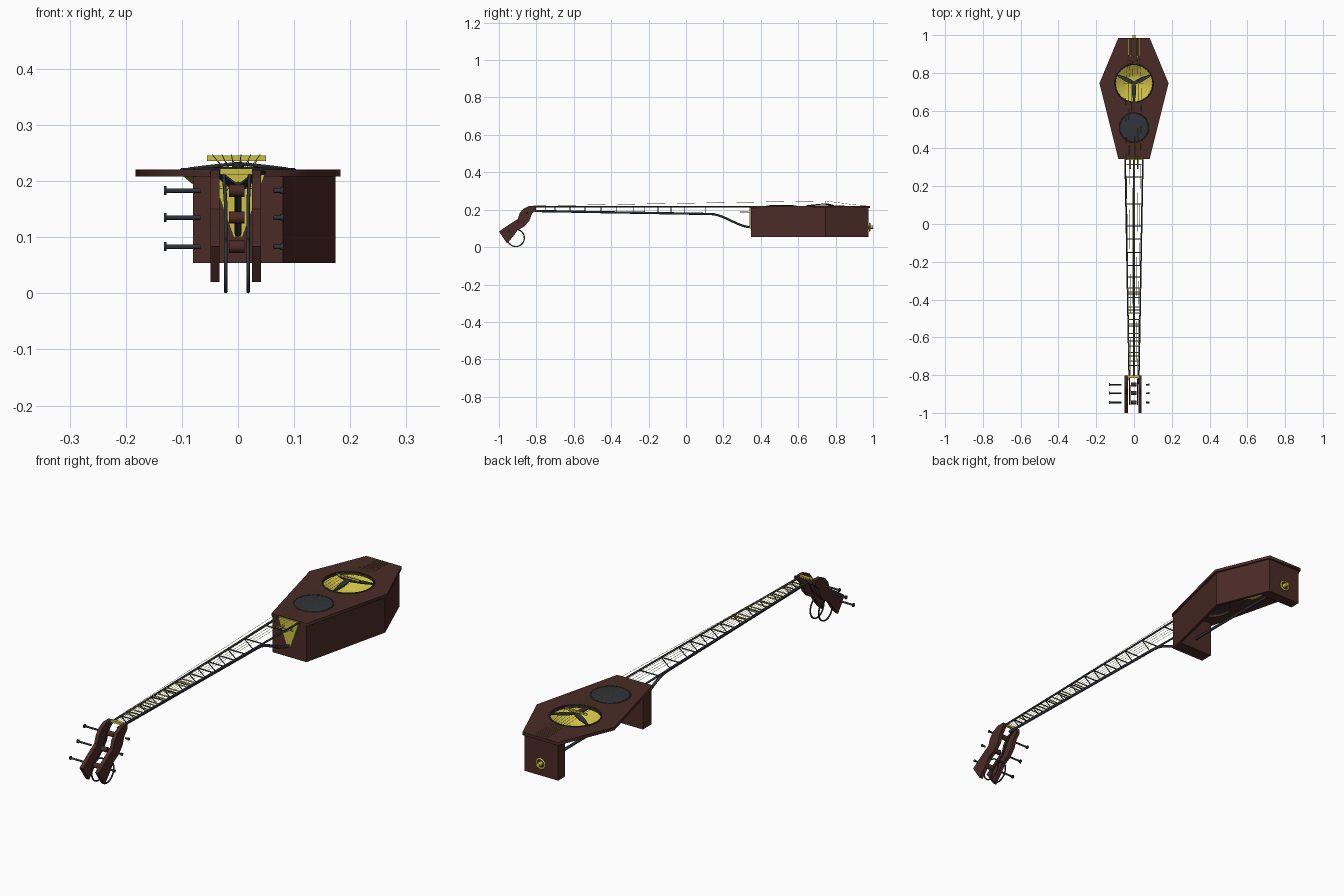
import bpy, bmesh, math
from mathutils import Vector

if "Cube" in bpy.data.objects:
    bpy.data.objects.remove(bpy.data.objects["Cube"])


def material(name, rgb):
    m = bpy.data.materials.new(name)
    m.diffuse_color = (*rgb, 1)
    m.use_nodes = True
    m.node_tree.nodes["Principled BSDF"].inputs["Base Color"].default_value = m.diffuse_color
    return m


WOOD = material("dark_wood", (0.07, 0.024, 0.02))
BRASS = material("brass", (0.62, 0.53, 0.06))
IRON = material("iron", (0.03, 0.036, 0.045))


def add(name, data, mat):
    data.materials.append(mat)
    ob = bpy.data.objects.new(name, data)
    bpy.context.collection.objects.link(ob)
    return ob


def prism(name, pts, offset, mat):
    """Extrude a flat outline of 3D points along an offset."""
    bm = bmesh.new()
    f = bm.faces.new([bm.verts.new(p) for p in pts])
    r = bmesh.ops.extrude_face_region(bm, geom=[f], use_keep_orig=True)
    vs = [g for g in r["geom"] if isinstance(g, bmesh.types.BMVert)]
    bmesh.ops.translate(bm, verts=vs, vec=offset)
    bmesh.ops.recalc_face_normals(bm, faces=bm.faces)
    me = bpy.data.meshes.new(name)
    bm.to_mesh(me)
    bm.free()
    return add(name, me, mat)


def box(name, lo, hi, mat):
    return prism(name, [(lo[0], lo[1], lo[2]), (hi[0], lo[1], lo[2]),
                        (hi[0], hi[1], lo[2]), (lo[0], hi[1], lo[2])],
                 (0, 0, hi[2] - lo[2]), mat)


def rod(name, paths, radius, mat, res=2, cyclic=False):
    """Round rods along one or more point lists."""
    cu = bpy.data.curves.new(name, 'CURVE')
    cu.dimensions = '3D'
    cu.bevel_depth = radius
    cu.bevel_resolution = res
    cu.use_fill_caps = True
    for path in paths:
        sp = cu.splines.new('POLY')
        sp.points.add(len(path) - 1)
        for p, c in zip(sp.points, path):
            p.co = (*c, 1)
        sp.use_cyclic_u = cyclic
        sp.use_smooth = True
    return add(name, cu, mat)


def circle(cx, cy, r, n=40):
    return [(cx + r * math.cos(2 * math.pi * i / n), cy + r * math.sin(2 * math.pi * i / n), 0)
            for i in range(n)]


def revolve(name, profile, centre, mat, n=40):
    """Spin (radius, z) points about a vertical axis."""
    bm = bmesh.new()
    vs = [bm.verts.new((r, 0, z)) for r, z in profile]
    es = [bm.edges.new(e) for e in zip(vs, vs[1:])]
    bmesh.ops.spin(bm, geom=vs + es, cent=(0, 0, 0), axis=(0, 0, 1),
                   angle=2 * math.pi, steps=n, use_duplicate=False)
    bmesh.ops.remove_doubles(bm, verts=bm.verts, dist=1e-5)
    bmesh.ops.recalc_face_normals(bm, faces=bm.faces)
    for f in bm.faces:
        f.smooth = True
    me = bpy.data.meshes.new(name)
    bm.to_mesh(me)
    bm.free()
    ob = add(name, me, mat)
    ob.location = centre
    return ob


# Coffin-shaped top plate with two round openings
cu = bpy.data.curves.new("top_plate", 'CURVE')
cu.dimensions = '2D'
cu.fill_mode = 'BOTH'
cu.extrude = 0.0065
hexagon = [(-.083, .985, 0), (-.183, .745, 0), (-.083, .345, 0),
           (.083, .345, 0), (.183, .745, 0), (.083, .985, 0)]
for loop in (hexagon, circle(0, .745, .1), circle(0, .51, .076)):
    sp = cu.splines.new('POLY')
    sp.points.add(len(loop) - 1)
    for p, c in zip(sp.points, loop):
        p.co = (*c, 1)
    sp.use_cyclic_u = True
add("top_plate", cu, WOOD).location.z = .2145

# End blocks and the side walls (left side and underside are open)
box("neck_block", (-.08, .348, .054), (.08, .405, .208), WOOD)
box("tail_block", (-.08, .93, .054), (.08, .977, .208), WOOD)
prism("side_wall", [(.08, .348, .054), (.174, .745, .054), (.08, .977, .054),
                    (.068, .977, .054), (.161, .745, .054), (.068, .348, .054)],
      (0, 0, .154), WOOD)

# Resonator cone, screen and rims
revolve("resonator_cone", [(.102, .21), (.096, .207), (.05, .17), (.03, .162), (0, .172)],
        (0, .745, 0), BRASS)
revolve("sound_screen", [(.078, .213), (.078, .222), (.07, .2235), (.035, .225), (0, .2255)],
        (0, .51, 0), IRON)
for nm, y, r in (("cone_rim", .745, .1), ("screen_rim", .51, .077)):
    rod(nm, [[(x, yy, .221) for x, yy, _ in circle(0, y, r)]], .003, IRON, 1, True)

# Three-armed spider over the cone
for i in range(3):
    a = math.radians(-90 + 120 * i + (-4 if i == 1 else 4 if i == 2 else 0))
    d, s = Vector((math.cos(a), math.sin(a), 0)), Vector((-math.sin(a), math.cos(a), 0))
    c = Vector((0, .745, 0))
    pts = []
    for t, w in ((0, .007), (.02, .011), (.055, .011), (.098, .003),
                 (.098, -.003), (.055, -.011), (.02, -.011), (0, -.007)):
        pts.append(c + d * t + s * w + Vector((0, 0, .229 - .1 * t)))
    prism("spider_arm", pts, (0, 0, .005), IRON)
box("bridge_saddle", (-.055, .744, .236), (.05, .747, .246), BRASS)


# Neck: two tapering top rails over one centre spine
def half_width(y):
    return .026 + (y + .8) / 1.15 * .021


def spine_z(y):
    return .193 - (y + .8) / .93 * .016


for s in (-1, 1):
    rod("neck_rail", [[(s * half_width(y), y, .215) for y in (-.81, .35)]], .004, IRON)
bend = [(0, .13 + .22 * t, .177 - .071 * (3 * t * t - 2 * t ** 3))
        for t in [i / 10 for i in range(11)]]
rod("neck_spine", [[(0, -.81, .193)] + bend + [(0, .94, .106)]], .006, IRON)

# Cross bars with V braces down to the spine
bars = [.25, .105, -.01, -.08, -.15, -.22, -.28, -.37, -.455, -.54, -.62, -.70, -.75]
rod("cross_bars", [[(-half_width(y), y, .215), (half_width(y), y, .215)] for y in bars],
    .0025, IRON, 1)
rod("v_braces", [[(s * half_width(y), y, .213), (0, y, spine_z(y))]
                 for y in bars[1:] for s in (-1, 1)], .002, IRON, 1)
frets = [-.34, -.36, -.39, -.44, -.47, -.505, -.53, -.58, -.6, -.645, -.68, -.725]
rod("brass_frets", [[(-half_width(y), y, .217), (half_width(y), y, .217)] for y in frets],
    .0025, BRASS, 1)

# Brass gusset on the neck block and its small prongs
prism("neck_gusset", [(-.05, .34, .218), (.05, .34, .218), (.008, .34, .1), (-.008, .34, .1)],
      (0, .008, 0), BRASS)
rod("gusset_prongs", [[(x, .29, .188), (x, .345, .186)] for x in (-.02, .02)], .003, BRASS, 1)
rod("gusset_bar", [[(-.04, .315, .188), (.04, .315, .188)]], .0025, BRASS, 1)

# Strings from nut over the saddle to the tail
rod("strings", [[(k * .009 - .003, -.8, .221), (k * .017 - .003, .745, .247),
                 (k * .011, .9, .226), (k * .011, .98, .222)]
                for k in (-2.5, -1.5, -.5, .5, 1.5, 2.5)], .0008, BRASS, 0)
box("nut", (-.032, -.815, .212), (.026, -.803, .222), BRASS)

# Curved peg head cheeks
cheek = [(-1, .083), (-.95, .118), (-.9, .15), (-.89, .18), (-.87, .205), (-.84, .219),
         (-.803, .219), (-.803, .2), (-.825, .175), (-.838, .14), (-.865, .11),
         (-.9, .09), (-.925, .055), (-.957, .02)]
for x in (-.049, .025):
    prism("head_cheek", [(x, y, z) for y, z in cheek], (.016, 0, 0), WOOD)

# Rods running down inside the head into rings
for x in (-.022, .018):
    ring = [(x, -.91 + .046 * math.cos(t), .049 + .046 * math.sin(t))
            for t in [math.radians(100 - 15 * i) for i in range(25)]]
    rod("head_loop", [[(x * 1.15, -.81, .212), (x * 1.1, -.84, .195), (x, -.862, .16),
                       (x, -.88, .125)] + ring], .0032, IRON)

# Tuning pegs and string rollers
for y, z in ((-.85, .183), (-.895, .135), (-.945, .083)):
    rod("peg_shaft", [[(-.13, y, z), (-.067, y, z)]], .004, IRON)
    rod("peg_knob", [[(-.132, y, z), (-.127, y, z)]], .008, IRON)
    rod("peg_end", [[(.063, y, z), (.08, y, z)]], .004, IRON)
    rod("peg_end_cap", [[(.076, y, z), (.081, y, z)]], .006, IRON)
    rod("string_roller", [[(-.016, y, z), (.012, y, z)]], .011, WOOD)

# Brass output socket on the tail
jack = [(.02 * math.cos(i * math.pi / 12), .982, .107 + .02 * math.sin(i * math.pi / 12))
        for i in range(24)]
rod("socket_ring", [jack], .004, BRASS, 2, True)
rod("socket_barrel", [[(0, .975, .107), (0, 1.0, .107)]], .009, BRASS)

# Turn the curves into plain meshes
bpy.ops.object.select_all(action='DESELECT')
for ob in bpy.data.objects:
    if ob.type == 'CURVE':
        ob.select_set(True)
        bpy.context.view_layer.objects.active = ob
bpy.ops.object.convert(target='MESH')
